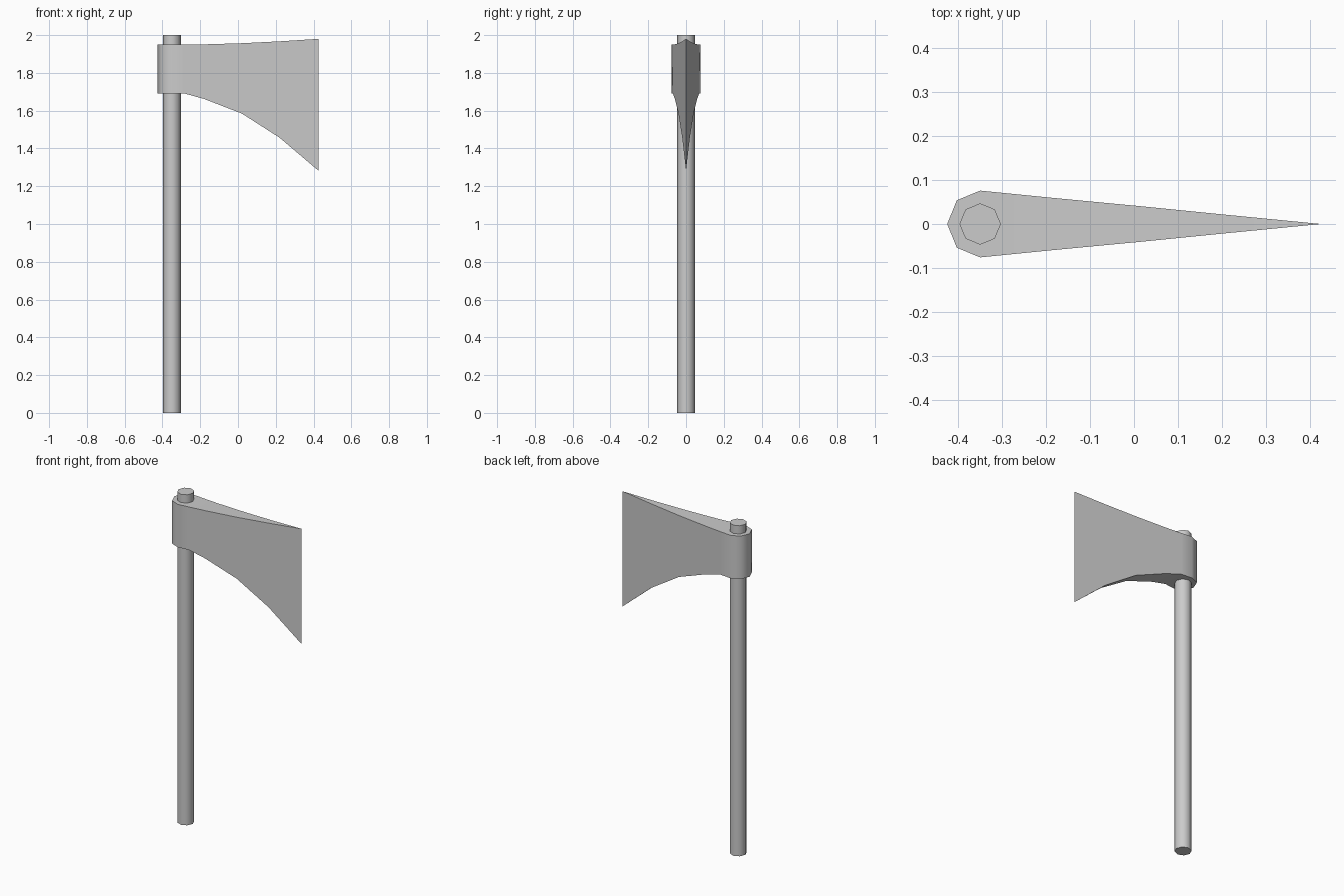
import bpy, bmesh

if "Cube" in bpy.data.objects:
    bpy.data.objects.remove(bpy.data.objects["Cube"])

HANDLE_X = -0.35


def smooth(obj):
    bpy.ops.object.select_all(action='DESELECT')
    obj.select_set(True)
    bpy.context.view_layer.objects.active = obj
    bpy.ops.object.shade_smooth_by_angle(angle=0.87)


# Handle: eight-sided pole with corners on the axes
bpy.ops.mesh.primitive_cylinder_add(vertices=8, radius=0.047, depth=2,
                                    location=(HANDLE_X, 0, 1))
handle = bpy.context.object
handle.name = "handle"
smooth(handle)

# Axe head: stations from the rounded socket to the cutting edge
# (x, half thickness, bottom z, top z)
stations = [
    (-0.425, 0.0, 1.69, 1.95),
    (-0.403, 0.054, 1.69, 1.95),
    (-0.35, 0.076, 1.69, 1.95),
    (-0.28, 0.069, 1.69, 1.95),
    (-0.18, 0.059, 1.662, 1.951),
    (0.02, 0.04, 1.585, 1.957),
    (0.22, 0.02, 1.457, 1.967),
    (0.425, 0.0, 1.283, 1.98),
]
bm = bmesh.new()
rings = []
for x, half, bottom, top in stations:
    if half == 0:  # ends close to a single vertical edge
        lo, hi = bm.verts.new((x, 0, bottom)), bm.verts.new((x, 0, top))
        rings.append([lo, lo, hi, hi])
    else:
        rings.append([bm.verts.new((x, y, z)) for y, z in
                      ((-half, bottom), (half, bottom), (half, top), (-half, top))])

for a, b in zip(rings, rings[1:]):
    for i in range(4):
        j = (i + 1) % 4
        bm.faces.new(list(dict.fromkeys((a[i], a[j], b[j], b[i]))))
bmesh.ops.recalc_face_normals(bm, faces=bm.faces[:])

mesh = bpy.data.meshes.new("axe_head")
bm.to_mesh(mesh)
bm.free()
head = bpy.data.objects.new("axe_head", mesh)
bpy.context.collection.objects.link(head)
smooth(head)
